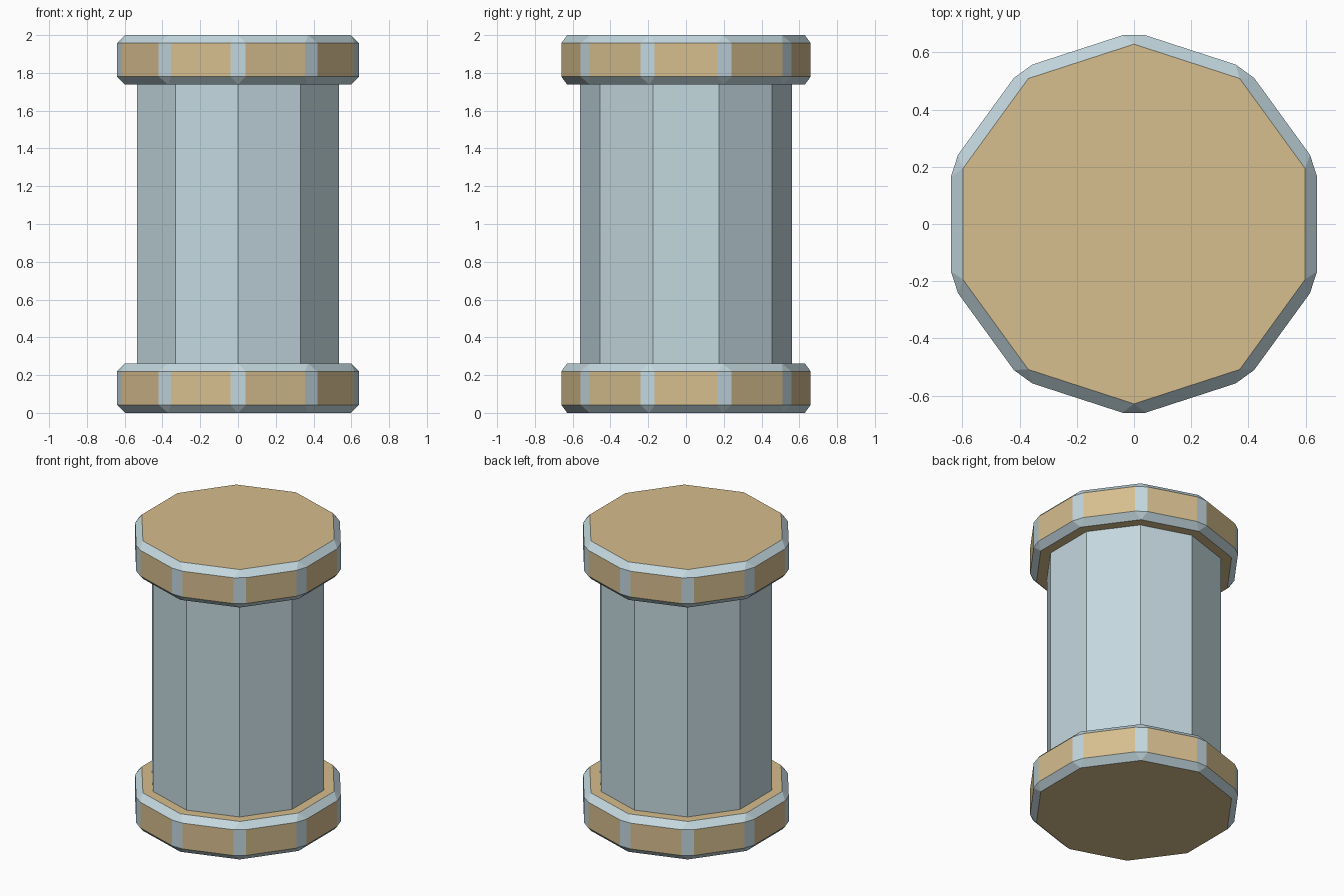
import bpy
import math

if "Cube" in bpy.data.objects:
    bpy.data.objects.remove(bpy.data.objects["Cube"], do_unlink=True)

SIDES = 10
HEIGHT = 2.0
CAP_HEIGHT = 0.262
CAP_RADIUS = 0.673
SHAFT_RADIUS = 0.562
BEVEL = 0.042


def make_material(name, colour):
    mat = bpy.data.materials.new(name)
    mat.use_nodes = True
    mat.diffuse_color = colour
    mat.node_tree.nodes["Principled BSDF"].inputs["Base Color"].default_value = colour
    return mat


tan = make_material("tan", (0.67, 0.51, 0.27, 1))
pale_blue = make_material("pale blue", (0.55, 0.69, 0.74, 1))


def prism(name, radius, bottom, top, materials):
    """Ten-sided prism with a corner pointing to the front and back."""
    bpy.ops.mesh.primitive_cylinder_add(
        vertices=SIDES, radius=radius, depth=top - bottom,
        location=(0, 0, (top + bottom) / 2))
    obj = bpy.context.object
    obj.name = name
    for mat in materials:
        obj.data.materials.append(mat)
    return obj


# Shaft running between the two caps
prism("shaft", SHAFT_RADIUS, CAP_HEIGHT / 2, HEIGHT - CAP_HEIGHT / 2, [pale_blue])

# Tan caps with pale chamfered edges
for name, bottom in (("bottom_cap", 0), ("top_cap", HEIGHT - CAP_HEIGHT)):
    cap = prism(name, CAP_RADIUS, bottom, bottom + CAP_HEIGHT, [tan, pale_blue])
    bevel = cap.modifiers.new("chamfer", "BEVEL")
    bevel.width = BEVEL
    bevel.segments = 1
    bevel.limit_method = "ANGLE"
    bevel.angle_limit = math.radians(20)
    bevel.material = 1
